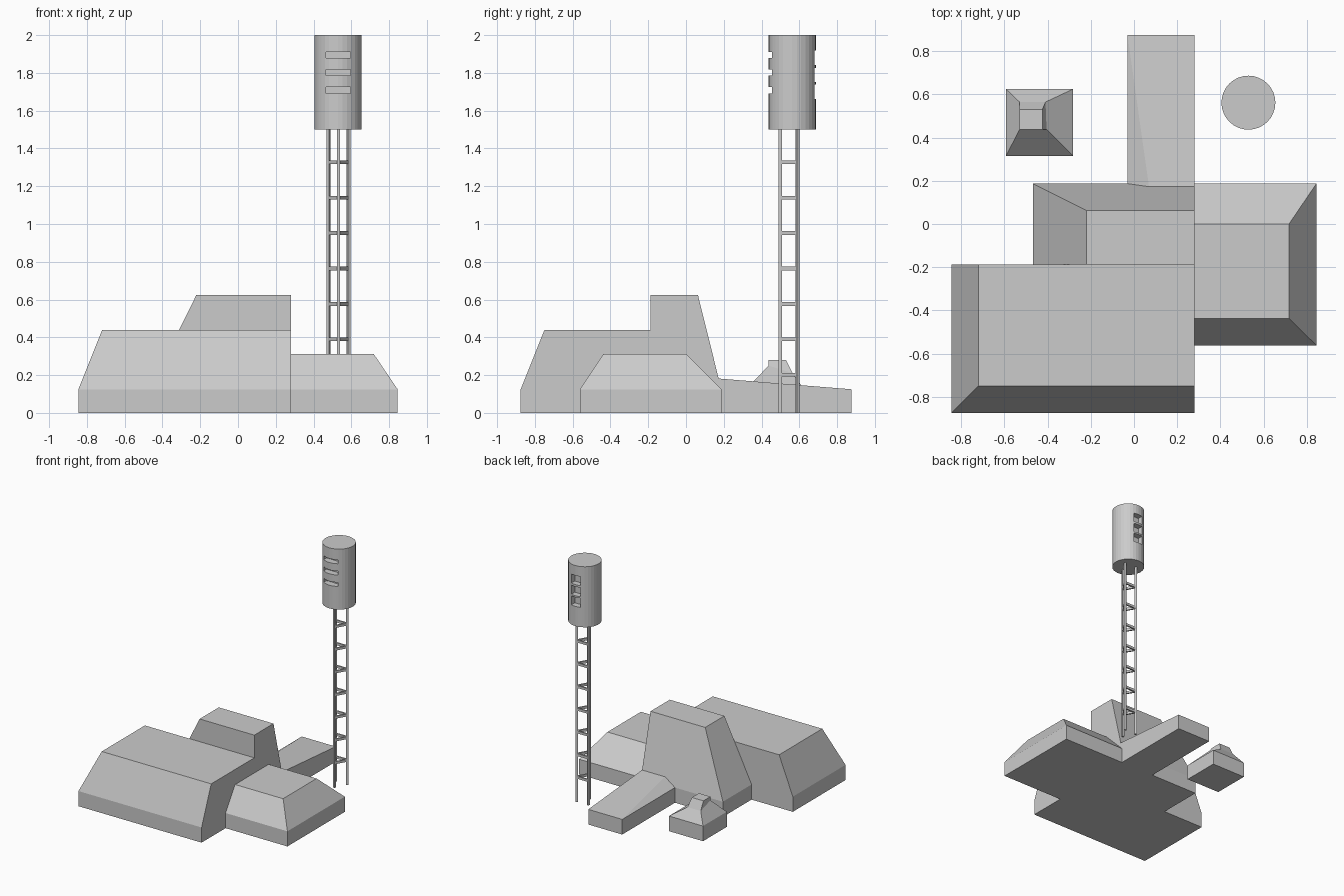
import bpy, bmesh
from math import radians, sin, cos, atan2
from mathutils import Matrix, Vector

if "Cube" in bpy.data.objects:
    bpy.data.objects.remove(bpy.data.objects["Cube"])


def new_object(name, bm):
    bmesh.ops.recalc_face_normals(bm, faces=bm.faces)
    mesh = bpy.data.meshes.new(name)
    bm.to_mesh(mesh)
    bm.free()
    obj = bpy.data.objects.new(name, mesh)
    bpy.context.collection.objects.link(obj)
    return obj


def rect(x0, x1, y0, y1, z):
    return [(x0, y0, z), (x1, y0, z), (x1, y1, z), (x0, y1, z)]


def loft(name, rings):
    """Closed solid from a stack of equal-length rings."""
    bm = bmesh.new()
    loops = [[bm.verts.new(p) for p in ring] for ring in rings]
    n = len(loops[0])
    for a, b in zip(loops, loops[1:]):
        for i in range(n):
            j = (i + 1) % n
            bm.faces.new((a[i], a[j], b[j], b[i]))
    bm.faces.new(loops[0])
    bm.faces.new(loops[-1])
    return new_object(name, bm)


def add_box(bm, center, size, angle=0.0):
    m = (Matrix.Translation(center) @ Matrix.Rotation(angle, 4, 'Z')
         @ Matrix.Diagonal((*size, 1)))
    bmesh.ops.create_cube(bm, size=1, matrix=m)


SHOULDER = 0.125


def block(name, base, top, height):
    loft(name, [rect(*base, 0), rect(*base, SHOULDER), rect(*top, height)])


# Main building volumes: straight plinth, then sloped walls
block("main_hall", (-0.845, 0.28, -0.875, -0.187), (-0.72, 0.28, -0.75, -0.187), 0.4375)
block("tall_block", (-0.468, 0.28, -0.187, 0.187), (-0.22, 0.28, -0.187, 0.063), 0.625)
block("side_wing", (0.28, 0.845, -0.562, 0.187), (0.28, 0.718, -0.437, 0.0), 0.3125)

# Entrance passage, its roof rising towards the tall block
footprint = [(-0.03, 0.187), (0.07, 0.187), (0.28, 0.187), (0.28, 0.875), (-0.03, 0.875)]
roof = [(-0.03, 0.187, 0.125), (0.07, 0.17, 0.182), (0.28, 0.17, 0.182),
        (0.28, 0.875, 0.125), (-0.03, 0.875, 0.125)]
passage = loft("entrance_passage", [[(x, y, 0) for x, y in footprint], roof])
bm = bmesh.new()
bm.from_mesh(passage.data)
bmesh.ops.triangulate(bm, faces=[f for f in bm.faces if len(f.verts) == 5])
bm.to_mesh(passage.data)
bm.free()

# Small hut with a sloped roof and a chimney stub
hut = (-0.593, -0.282, 0.315, 0.625)
neck = [(-0.53, 0.438, 0.25), (-0.405, 0.438, 0.25), (-0.41, 0.565, 0.21), (-0.53, 0.565, 0.21)]
loft("small_hut", [rect(*hut, 0), rect(*hut, SHOULDER), neck,
                   rect(-0.53, -0.425, 0.438, 0.53, 0.28)])

# Tower tank
TX, TY, R = 0.53, 0.562, 0.125
bm = bmesh.new()
bmesh.ops.create_cone(bm, cap_ends=True, segments=32, radius1=R, radius2=R, depth=0.5,
                      matrix=Matrix.Translation((TX, TY, 1.75)))
tank = new_object("tower_tank", bm)

# Slots cut in the front (wide) and the back (narrow) of the tank
bm = bmesh.new()
for z in (1.708, 1.802, 1.895):
    add_box(bm, (TX, TY - R, z), (0.13, 0.11, 0.033))
for z in (1.70, 1.788, 1.88):
    add_box(bm, (TX, TY + R, z), (0.08, 0.10, 0.075))
cutter = new_object("slot_cutter", bm)
cutter.hide_render = True
mod = tank.modifiers.new("slots", 'BOOLEAN')
mod.operation, mod.solver, mod.object = 'DIFFERENCE', 'EXACT', cutter
bpy.context.view_layer.objects.active = tank
bpy.ops.object.modifier_apply(modifier=mod.name)
bpy.data.objects.remove(cutter)

# Triangular lattice mast: three legs and rungs between each pair
legs = []
bm = bmesh.new()
for k in range(3):
    a = radians(-90 + 120 * k)
    p = Vector((TX + 0.002 + 0.061 * cos(a), 0.56 + 0.061 * sin(a), 0))
    legs.append(p)
    add_box(bm, (p.x, p.y, 0.75), (0.017, 0.017, 1.5), a + radians(90))
new_object("mast_legs", bm)

bm = bmesh.new()
for row in range(7):
    z = Vector((0, 0, 0.202 + 0.1875 * row))
    for k in range(3):
        a, b = legs[k], legs[(k + 1) % 3]
        d = b - a
        add_box(bm, (a + b) / 2 + z, (d.length, 0.012, 0.02), atan2(d.y, d.x))
new_object("mast_rungs", bm)
